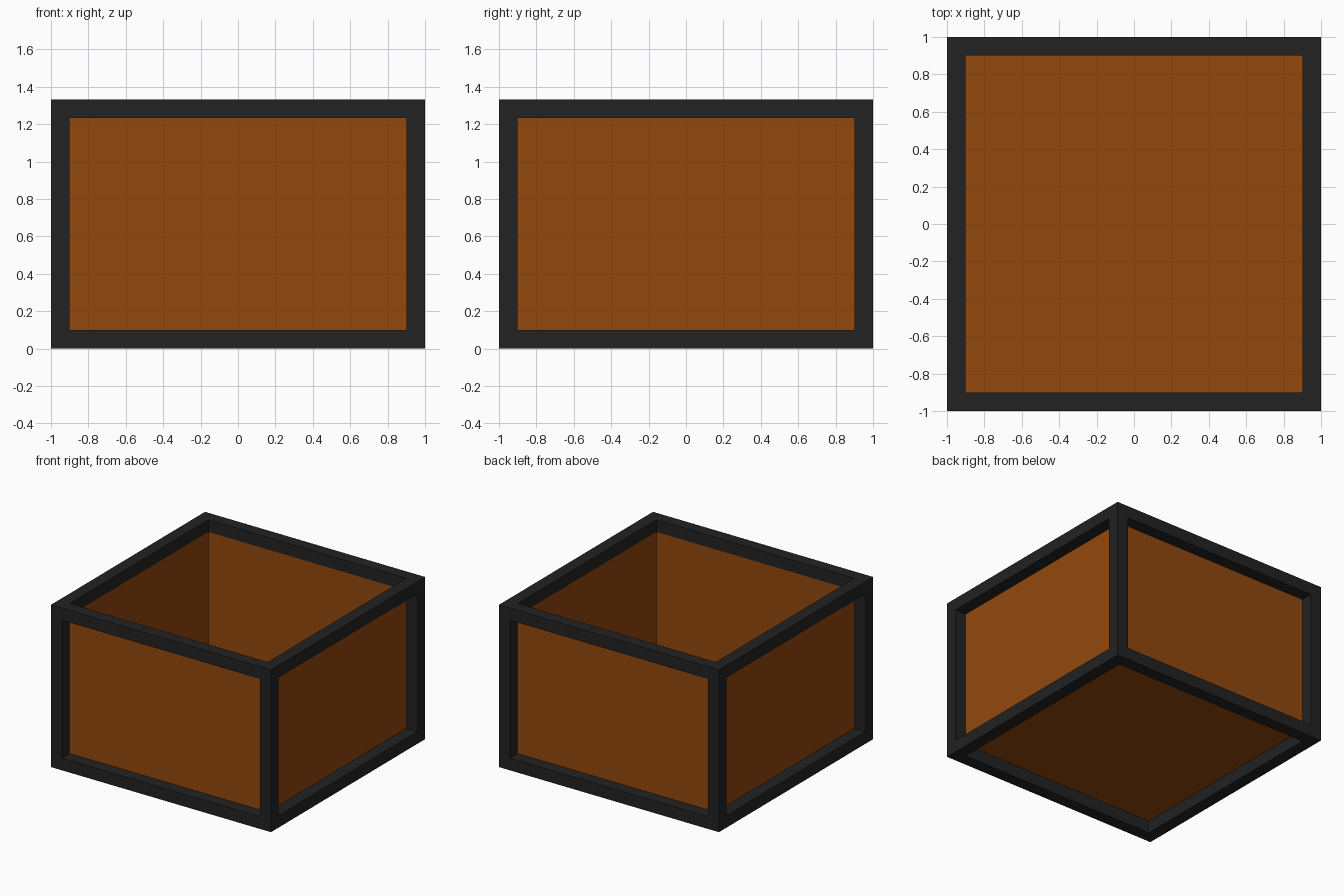
import bpy
import bmesh

W, H, T = 2.0, 1.333, 0.1      # outer width, height, beam thickness
IN = W / 2 - T                 # inner face of the frame
MID = W / 2 - T / 2            # beam centre line

old = bpy.data.objects.get("Cube")
if old:
    bpy.data.objects.remove(old, do_unlink=True)


def material(name, rgb):
    mat = bpy.data.materials.new(name)
    mat.use_nodes = True
    color = (*rgb, 1.0)
    mat.diffuse_color = color
    mat.node_tree.nodes["Principled BSDF"].inputs["Base Color"].default_value = color
    return mat


def box(name, center, size, mat, open_top=False):
    bm = bmesh.new()
    bmesh.ops.create_cube(bm, size=1)
    if open_top:
        top = [f for f in bm.faces if f.normal.z > 0.5]
        bmesh.ops.delete(bm, geom=top, context='FACES')
    bmesh.ops.scale(bm, vec=size, verts=bm.verts)
    bmesh.ops.translate(bm, vec=center, verts=bm.verts)
    mesh = bpy.data.meshes.new(name)
    bm.to_mesh(mesh)
    bm.free()
    mesh.materials.append(mat)
    obj = bpy.data.objects.new(name, mesh)
    bpy.context.collection.objects.link(obj)
    return obj


frame = material("dark grey frame", (0.016, 0.016, 0.016))
wood = material("orange brown panel", (0.288, 0.065, 0.004))

# Corner posts
for sx, side in ((-1, "right"), (1, "left")):
    for sy, end in ((-1, "front"), (1, "back")):
        box(f"{end}_{side}_post", (sx * MID, sy * MID, H / 2), (T, T, H), frame)

# Bottom and top rails between the posts
for z, level in ((T / 2, "bottom"), (H - T / 2, "top")):
    for s, end, side in ((-1, "front", "right"), (1, "back", "left")):
        box(f"{level}_{end}_rail", (0, s * MID, z), (2 * IN, T, T), frame)
        box(f"{level}_{side}_rail", (s * MID, 0, z), (T, 2 * IN, T), frame)

# Thin walls and floor on the inner side of the frame, open at the top
box("wall_and_floor_panels", (0, 0, H / 2), (2 * IN, 2 * IN, H - 2 * T), wood, open_top=True)
